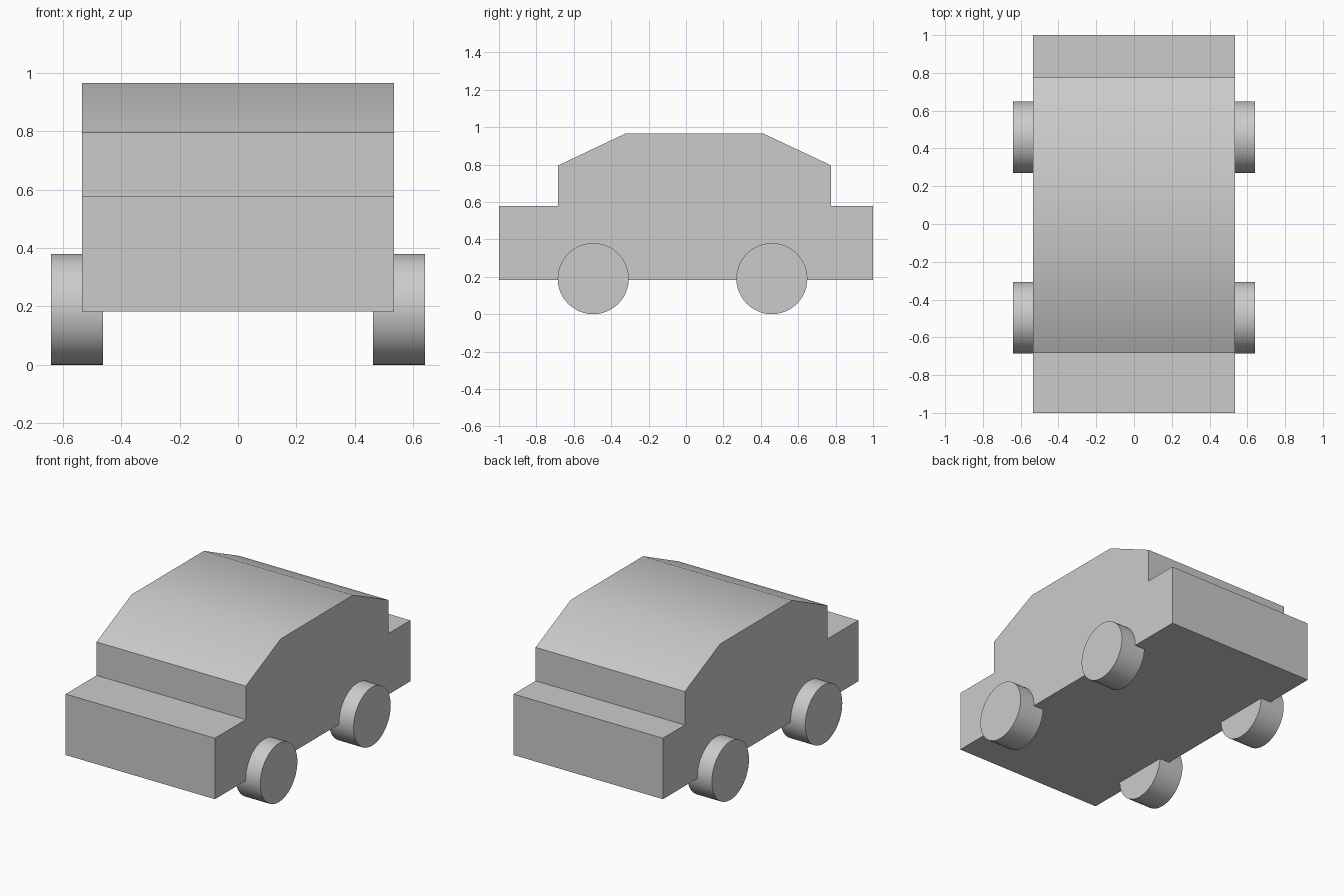
import bpy, bmesh
from math import radians, pi

if "Cube" in bpy.data.objects:
    bpy.data.objects.remove(bpy.data.objects["Cube"])


def smooth(obj):
    bpy.ops.object.select_all(action='DESELECT')
    obj.select_set(True)
    bpy.context.view_layer.objects.active = obj
    bpy.ops.object.shade_smooth_by_angle(angle=radians(30))


# Body: side profile (y, z) extruded across the width
HALF_WIDTH = 0.535
profile = [(-1, 0.183), (1, 0.183), (1, 0.578), (0.776, 0.578), (0.776, 0.795),
           (0.415, 0.965), (-0.325, 0.965), (-0.684, 0.795), (-0.684, 0.578), (-1, 0.578)]
bm = bmesh.new()
side = bm.faces.new([bm.verts.new((-HALF_WIDTH, y, z)) for y, z in profile])
ext = bmesh.ops.extrude_face_region(bm, geom=[side])
bmesh.ops.translate(bm, vec=(2 * HALF_WIDTH, 0, 0),
                    verts=[v for v in ext['geom'] if isinstance(v, bmesh.types.BMVert)])
bmesh.ops.recalc_face_normals(bm, faces=bm.faces)
mesh = bpy.data.meshes.new("car_body")
bm.to_mesh(mesh)
bm.free()
body = bpy.data.objects.new("car_body", mesh)
bpy.context.collection.objects.link(body)
smooth(body)

# Wheels: plain discs tucked partly under the body
RADIUS = 0.19
for end, y in (("front", -0.496), ("rear", 0.459)):
    for name, sign in (("left", -1), ("right", 1)):
        bpy.ops.mesh.primitive_cylinder_add(vertices=48, radius=RADIUS, depth=0.178,
                                            location=(sign * 0.551, y, RADIUS),
                                            rotation=(0, pi / 2, 0))
        wheel = bpy.context.object
        wheel.name = f"{end}_{name}_wheel"
        smooth(wheel)
